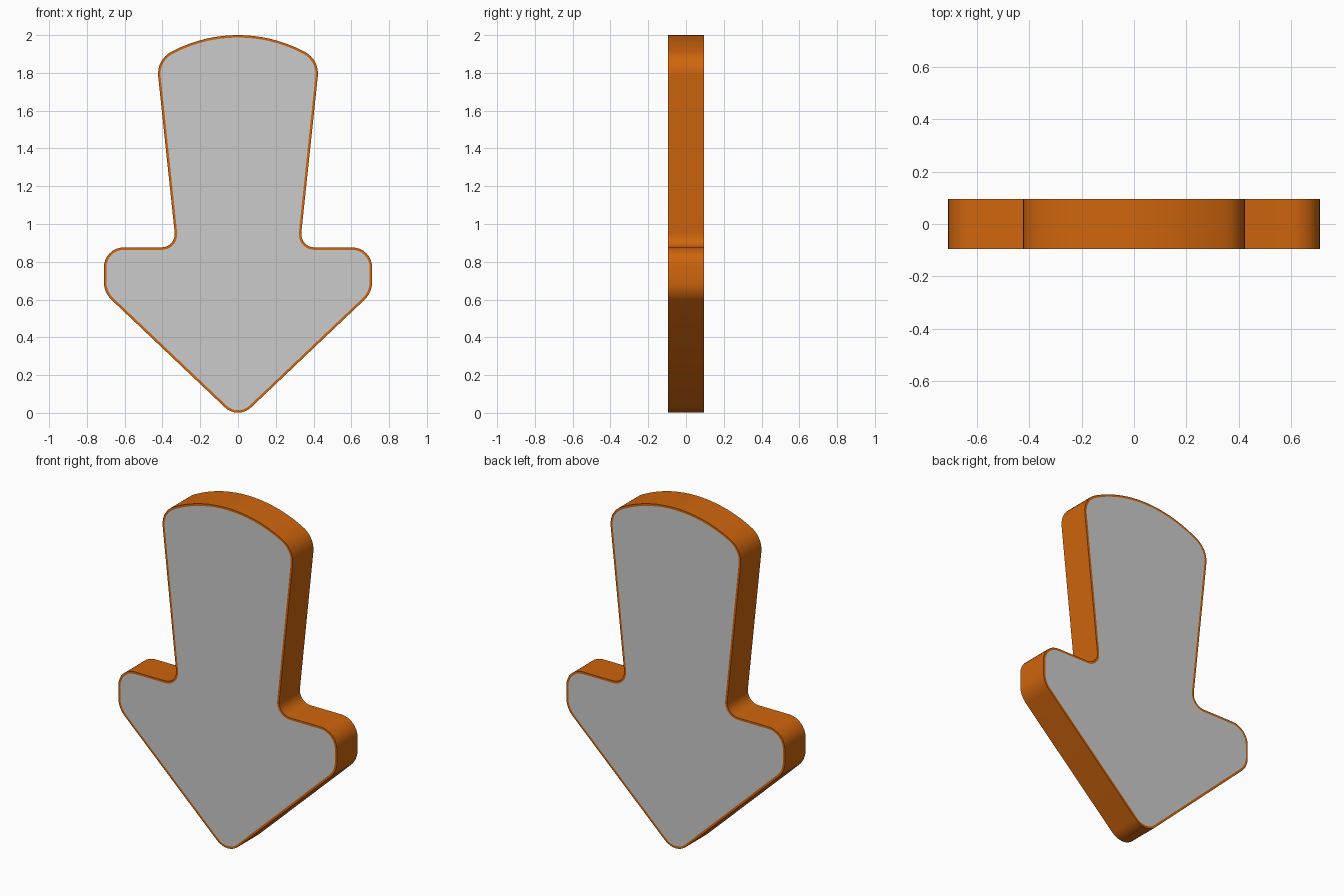
import bpy, bmesh, math
from mathutils import Vector

if "Cube" in bpy.data.objects:
    bpy.data.objects.remove(bpy.data.objects["Cube"])

HALF = 0.096   # half thickness
RIM = 0.013    # width of the coloured border on each face


def fillet(a, b, c, r, n=8):
    """Points of an arc of radius r rounding corner b between a and c."""
    if r == 0:
        return [Vector(b)]
    a, b, c = Vector(a), Vector(b), Vector(c)
    u, v = (a - b).normalized(), (c - b).normalized()
    half = u.angle(v) / 2
    centre = b + (u + v).normalized() * (r / math.sin(half))
    t = r / math.tan(half)
    p, q = b + u * t - centre, b + v * t - centre
    total = p.angle_signed(q)
    pts = []
    for i in range(n + 1):
        ang = -total * i / n
        pts.append(centre + Vector((p.x * math.cos(ang) - p.y * math.sin(ang),
                                    p.x * math.sin(ang) + p.y * math.cos(ang))))
    return pts


# Right half of the outline: (x, z, corner radius), tip to crown
corners = [(0, -0.037, 0.1), (0.71, 0.637, 0.13), (0.71, 0.876, 0.105),
           (0.327, 0.876, 0.07), (0.432, 1.871, 0.13)]
R = 0.75
for i in range(8, 0, -1):
    x = 0.34 * i / 8
    corners.append((x, 2 - R + math.sqrt(R * R - x * x), 0))
corners.append((0, 2, 0))

# Mirror to the left, then round every corner
corners += [(-x, z, r) for x, z, r in reversed(corners[1:-1])]
outline = []
count = len(corners)
for i, (x, z, r) in enumerate(corners):
    outline += fillet(corners[i - 1][:2], (x, z), corners[(i + 1) % count][:2], r)


def inset(pts, d):
    """Counter-clockwise outline moved inwards by d."""
    out = []
    for i, p in enumerate(pts):
        e1 = (p - pts[i - 1]).normalized()
        e2 = (pts[(i + 1) % len(pts)] - p).normalized()
        n = (Vector((-e1.y, e1.x)) + Vector((-e2.y, e2.x))).normalized()
        out.append(p + n * d / max(0.3, n.dot(Vector((-e1.y, e1.x)))))
    return out


inner = inset(outline, RIM)


def finish(name, bm):
    me = bpy.data.meshes.new(name)
    bm.to_mesh(me)
    bm.free()
    ob = bpy.data.objects.new(name, me)
    bpy.context.collection.objects.link(ob)
    return ob


# Coloured edge band with a narrow border on the front and back
bm = bmesh.new()
loops = [[bm.verts.new((p.x, y, p.y)) for p in pts]
         for pts, y in ((inner, -HALF), (outline, -HALF), (outline, HALF), (inner, HALF))]
for A, B in zip(loops, loops[1:]):
    for i in range(len(A)):
        j = (i + 1) % len(A)
        bm.faces.new((A[i], B[i], B[j], A[j]))
bm.normal_update()
probe = max(bm.faces, key=lambda f: f.calc_center_median().x * (abs(f.normal.y) < 0.5))
if probe.normal.x < 0:
    bmesh.ops.reverse_faces(bm, faces=bm.faces[:])
band = finish("edge_band", bm)
mat = bpy.data.materials.new("orange")
mat.diffuse_color = (0.62, 0.13, 0.004, 1)
mat.use_nodes = True
mat.node_tree.nodes["Principled BSDF"].inputs["Base Color"].default_value = mat.diffuse_color
band.data.materials.append(mat)
bpy.context.view_layer.objects.active = band
band.select_set(True)
bpy.ops.object.shade_smooth_by_angle(angle=math.radians(30))

# Grey front and back panels
for name, side in (("front_panel", -1), ("back_panel", 1)):
    bm = bmesh.new()
    f = bm.faces.new([bm.verts.new((p.x, side * HALF, p.y)) for p in inner])
    f.normal_update()
    if f.normal.y * side < 0:
        f.normal_flip()
    finish(name, bm)
